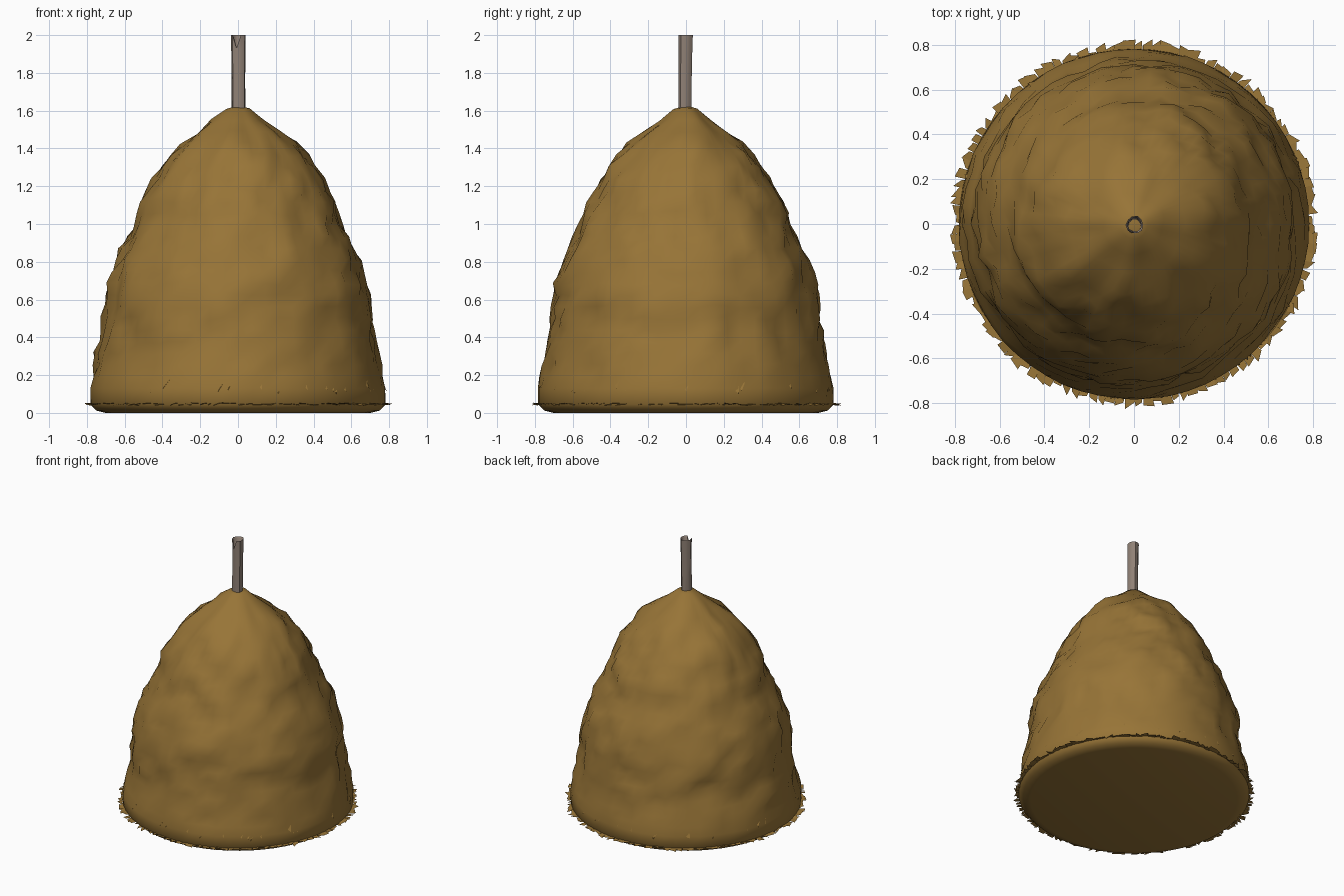
import bpy, bmesh, math, random
from mathutils import Vector, noise

random.seed(4)
cube = bpy.data.objects.get("Cube")
if cube:
    bpy.data.objects.remove(cube)


def material(name, rgb):
    m = bpy.data.materials.new(name)
    m.use_nodes = True
    m.diffuse_color = (*rgb, 1)
    bsdf = m.node_tree.nodes["Principled BSDF"]
    bsdf.inputs["Base Color"].default_value = (*rgb, 1)
    bsdf.inputs["Roughness"].default_value = 0.9
    return m


straw = material("straw", (0.31, 0.175, 0.038))
wood = material("grey wood", (0.28, 0.22, 0.18))


def finish(name, bm, mat, smooth=None):
    me = bpy.data.meshes.new(name)
    bm.to_mesh(me)
    bm.free()
    ob = bpy.data.objects.new(name, me)
    bpy.context.collection.objects.link(ob)
    me.materials.append(mat)
    if smooth:
        bpy.ops.object.select_all(action="DESELECT")
        ob.select_set(True)
        bpy.context.view_layer.objects.active = ob
        bpy.ops.object.shade_smooth_by_angle(angle=math.radians(smooth))
    return ob


def polar(r, a, z):
    return Vector((r * math.cos(a), r * math.sin(a), z))


def lathe(bm, rows, sides, shape):
    """Join rings of (radius, height); shape() places each point."""
    rings = [[bm.verts.new(shape(r, math.tau * i / sides, z)) for i in range(sides)]
             for r, z in rows]
    for low, high in zip(rings, rings[1:]):
        for i in range(sides):
            j = (i + 1) % sides
            bm.faces.new((low[i], low[j], high[j], high[i]))
    return rings


# Lumpy hay mound
PROFILE = [(0.70, 0), (0.75, 0.012), (0.782, 0.045), (0.782, 0.13), (0.728, 0.4),
           (0.708, 0.6), (0.658, 0.8), (0.555, 1.0), (0.525, 1.1), (0.425, 1.29),
           (0.31, 1.42), (0.2, 1.5), (0.06, 1.61), (0.025, 1.62)]


def radius_at(z):
    for (r0, z0), (r1, z1) in zip(PROFILE, PROFILE[1:]):
        if z <= z1:
            return r0 + (r1 - r0) * (z - z0) / (z1 - z0)
    return PROFILE[-1][0]


def lumpy(r, a, z):
    p = polar(r, a, z)
    fade = min(1, max(0, (z - 0.06) / 0.3)) * min(1, r / 0.25)
    lump = noise.noise(p * 6) * 0.02 + noise.noise(p * 11 + Vector((3, 7, 1))) * 0.034 - 0.004
    return polar(r + lump * fade, a, z + noise.noise(p * 8) * 0.02 * fade)


heights = [0, 0.012, 0.045, 0.13] + [0.13 + 0.0617 * k for k in range(1, 24)] + [1.61, 1.62]
bm = bmesh.new()
rings = lathe(bm, [(radius_at(z), z) for z in heights], 60, lumpy)
bm.faces.new(rings[0][::-1])
bm.faces.new(rings[-1])
finish("hay_mound", bm, straw, 50)

# Frayed straw fringe around the base, with ragged steps between clumps
bm = bmesh.new()
SIDES = 120
for i in range(SIDES):
    a, b = math.tau * i / SIDES, math.tau * (i + 1) / SIDES
    reach = 0.808 + noise.noise(polar(3, a, 0)) * 0.02
    tips = [polar(reach + random.uniform(-0.018, 0.02), t + random.uniform(-0.012, 0.012),
                  random.uniform(0.038, 0.054)) for t in (a, b)]
    bm.faces.new([bm.verts.new(p) for p in
                  (polar(0.765, a, 0.048), tips[0], tips[1], polar(0.765, b, 0.048))])
finish("frayed_fringe", bm, straw)

# Small loose tufts poking out above the fringe
bm = bmesh.new()
for i in range(36):
    a = random.uniform(0, math.tau)
    z = 0.14 + random.uniform(-0.01, 0.02)
    r = radius_at(z)
    w = random.uniform(0.01, 0.025)
    tip = polar(r + random.uniform(0.004, 0.012), a + random.uniform(-0.03, 0.03), z - 0.03)
    bm.faces.new([bm.verts.new(p) for p in
                  (polar(r - 0.01, a - w, z), tip, polar(r - 0.01, a + w, z + 0.02))])
finish("loose_tufts", bm, straw)

# Hollow wooden pole with a slight flare, lean and a chipped rim
bm = bmesh.new()


def pole_point(r, a, z):
    wobble = 1 + 0.06 * math.sin(3 * a + z * 2)
    return polar(r * wobble, a, z) + Vector((0.003, -0.008 + 0.012 * (z - 1.6), 0))


rows = [(0.036, 1.57), (0.036, 1.75), (0.037, 1.9), (0.039, 2.0), (0.031, 1.99), (0.028, 1.62)]
rings = lathe(bm, rows, 10, pole_point)
rings[3][7].co.z = rings[4][7].co.z = 1.93
finish("pole", bm, wood, 40)
